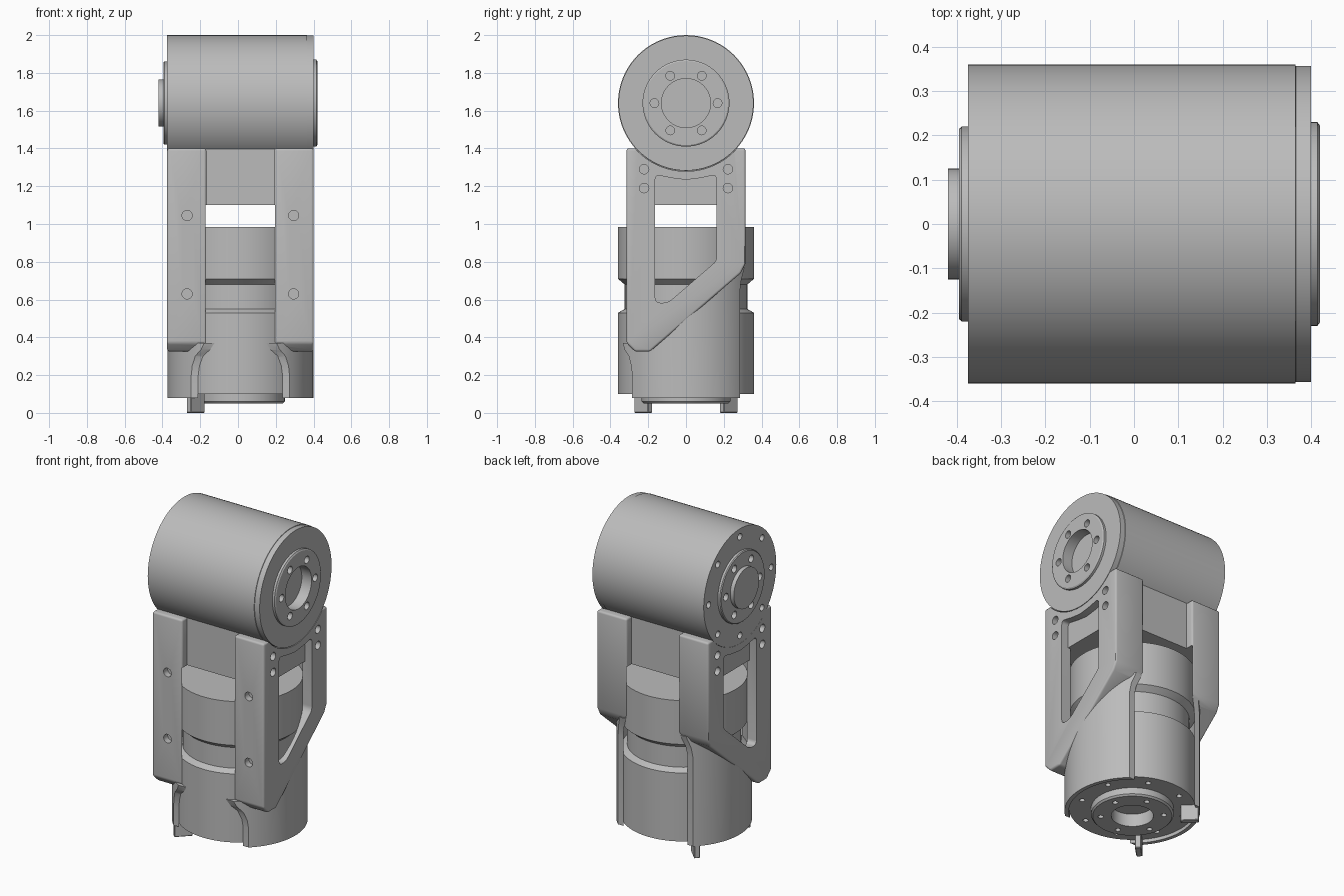
import bpy, bmesh
from math import pi, cos, sin, radians
from mathutils import Matrix, Vector

if "Cube" in bpy.data.objects:
    bpy.data.objects.remove(bpy.data.objects["Cube"])

CX = 0.0125          # centre line of the joint in x
HALF = 0.3875        # half width of housing and bracket
AXLE = 1.64          # height of the horizontal axis
TURN = {"X": Matrix.Rotation(pi / 2, 4, "Y"),
        "Y": Matrix.Rotation(pi / 2, 4, "X"),
        "Z": Matrix.Identity(4)}

grey = bpy.data.materials.new("machined_grey")
grey.use_nodes = True
grey.diffuse_color = (0.5, 0.5, 0.5, 1)
grey.node_tree.nodes["Principled BSDF"].inputs["Base Color"].default_value = (0.5, 0.5, 0.5, 1)


def finish(bm, name):
    bmesh.ops.recalc_face_normals(bm, faces=bm.faces)
    mesh = bpy.data.meshes.new(name)
    bm.to_mesh(mesh)
    bm.free()
    mesh.materials.append(grey)
    ob = bpy.data.objects.new(name, mesh)
    ob.location.x = CX
    bpy.context.collection.objects.link(ob)
    return ob


def lathe(name, profile, axis="Z", z=0.0, steps=96):
    """Spin (radius, height) points around an axis."""
    bm = bmesh.new()
    vs = [bm.verts.new((r, 0, h)) for r, h in profile]
    es = [bm.edges.new(p) for p in zip(vs, vs[1:])]
    bmesh.ops.spin(bm, geom=vs + es, cent=(0, 0, 0), axis=(0, 0, 1),
                   angle=2 * pi, steps=steps)
    bmesh.ops.remove_doubles(bm, verts=bm.verts, dist=1e-5)
    bmesh.ops.transform(bm, verts=bm.verts, matrix=Matrix.Translation((0, 0, z)) @ TURN[axis])
    return finish(bm, name)


def prism(name, profile, x0, x1):
    """Extrude a (y, z) outline along x."""
    bm = bmesh.new()
    face = bm.faces.new([bm.verts.new((x0, y, z)) for y, z in profile])
    new = bmesh.ops.extrude_face_region(bm, geom=[face])["geom"]
    bmesh.ops.translate(bm, vec=(x1 - x0, 0, 0),
                        verts=[v for v in new if isinstance(v, bmesh.types.BMVert)])
    return finish(bm, name)


def box(name, size, centre, spin=0.0):
    bm = bmesh.new()
    m = Matrix.Translation(centre) @ Matrix.Rotation(spin, 4, "Z") @ Matrix.Diagonal((*size, 1))
    bmesh.ops.create_cube(bm, size=1, matrix=m)
    return finish(bm, name)


def pins(points, axis, radius, length):
    """One cutter holding several round pins."""
    bm = bmesh.new()
    for p in points:
        bmesh.ops.create_cone(bm, cap_ends=True, segments=20, radius1=radius, radius2=radius,
                              depth=length, matrix=Matrix.Translation(p) @ TURN[axis])
    return finish(bm, "hole_cutter")


def apply(ob, mod):
    bpy.context.view_layer.objects.active = ob
    bpy.ops.object.modifier_apply(modifier=mod.name)


def boolean(ob, cutter, op="DIFFERENCE"):
    mod = ob.modifiers.new("cut", "BOOLEAN")
    mod.operation, mod.solver, mod.object = op, "EXACT", cutter
    apply(ob, mod)
    bpy.data.objects.remove(cutter)


def bevel(ob, width, segments=3):
    mod = ob.modifiers.new("round", "BEVEL")
    mod.width, mod.segments = width, segments
    mod.limit_method, mod.angle_limit = "ANGLE", radians(30)
    apply(ob, mod)


def circle(count, radius, phase=0.0):
    return [(radius * cos(phase + 2 * pi * i / count),
             radius * sin(phase + 2 * pi * i / count)) for i in range(count)]


# Horizontal joint housing with stepped end faces
R = 0.36
housing = lathe("joint_housing", [
    (0, -0.4325), (0.125, -0.4325), (0.125, -0.4075), (0.215, -0.4075), (0.22, -0.402),
    (0.22, -HALF), (R, -HALF), (R, 0.352), (0.357, 0.353), (0.357, HALF), (0.23, HALF),
    (0.23, 0.402), (0.222, 0.4075), (0.13, 0.4075), (0.13, 0.34), (0, 0.34)], "X", AXLE)
ring = circle(6, 0.167)
boolean(housing, pins([(s * 0.4, a, AXLE + b) for s in (-1, 1) for a, b in ring], "X", 0.023, 0.08))
boolean(housing, pins([(-HALF, a, AXLE + b) for a, b in circle(8, 0.31)], "X", 0.02, 0.06))

# Vertical motor with a narrowed waist and a bored base flange
motor = lathe("motor_body", [
    (0, 0.13), (0.12, 0.13), (0.12, 0.05), (0.225, 0.05), (0.235, 0.06), (0.235, 0.1),
    (R, 0.1), (R, 0.53), (0.325, 0.55), (0.325, 0.68), (R, 0.71), (R, 0.985), (0, 0.985)])
boolean(motor, pins([(a, b, 0.05) for a, b in circle(6, 0.18, 0.3)], "Z", 0.016, 0.06))
boolean(motor, pins([(a, b, 0.1) for a, b in circle(8, 0.3, pi / 8)], "Z", 0.016, 0.06))

# Bracket side plates with windows, flanges and screw holes
PLATE = [(-0.315, 1.4), (-0.315, 0.37), (-0.27, 0.325), (-0.19, 0.325),
         (0.29, 0.74), (0.315, 0.79), (0.315, 1.4)]
WINDOW = [(-0.163, 0.583), (-0.095, 0.583), (0.162, 0.805), (0.162, 1.262),
          (0.08, 1.244), (0, 1.234), (-0.08, 1.244), (-0.163, 1.262)]
for side, s in (("left", 1), ("right", -1)):
    plate = prism(side + "_bracket_plate", PLATE, s * 0.18, s * HALF)
    bevel(plate, 0.012)
    boolean(plate, lathe("motor_bore", [(0, -0.1), (0.362, -0.1), (0.362, 1.1), (0, 1.1)]))
    boolean(plate, lathe("housing_bore", [(0, -0.6), (0.361, -0.6), (0.361, 0.6), (0, 0.6)], "X", AXLE))
    window = prism("window_cutter", WINDOW, s * 0.1, s * 0.6)
    bevel(window, 0.025, 4)
    boolean(plate, window)
    boolean(plate, pins([(s * HALF, y, z) for y in (-0.222, 0.222) for z in (1.19, 1.29)],
                        "X", 0.025, 0.1))
    boolean(plate, pins([(s * 0.282, -0.315, z) for z in (0.63, 1.045)], "Y", 0.027, 0.08))

# Curved skirts below the plates, hugging the motor
skirt = lathe("bracket_skirt", [(0.362, 0.08), (0.386, 0.08), (0.386, 0.9),
                                (0.362, 0.9), (0.362, 0.08)])
SKIRT = [(-0.285, 0), (0.285, 0), (0.285, 0.64), (0.292, 0.7), (0.31, 0.77),
         (0.28, 0.77), (-0.2, 0.37), (-0.335, 0.37), (-0.325, 0.335),
         (-0.303, 0.3), (-0.29, 0.25), (-0.285, 0.2)]
boolean(skirt, prism("skirt_outline", SKIRT, -0.6, 0.6), "INTERSECT")

# Web joining both plates under the housing
box("bracket_web", (0.68, 0.53, 0.36), (0, 0, 1.28))

# Radial stop tabs beneath the motor
for name, s in (("front", -1), ("back", 1)):
    tab = box(name + "_stop_tab", (0.105, 0.035, 0.12), (-0.237, s * 0.226, 0.06), -s * pi / 4)
    bevel(tab, 0.004, 1)

# Smooth round surfaces, keep machined edges crisp
for ob in bpy.context.collection.objects:
    if ob.type == "MESH" and grey.name in ob.data.materials:
        bpy.ops.object.select_all(action="DESELECT")
        ob.select_set(True)
        bpy.context.view_layer.objects.active = ob
        bpy.ops.object.shade_smooth_by_angle(angle=radians(30))
